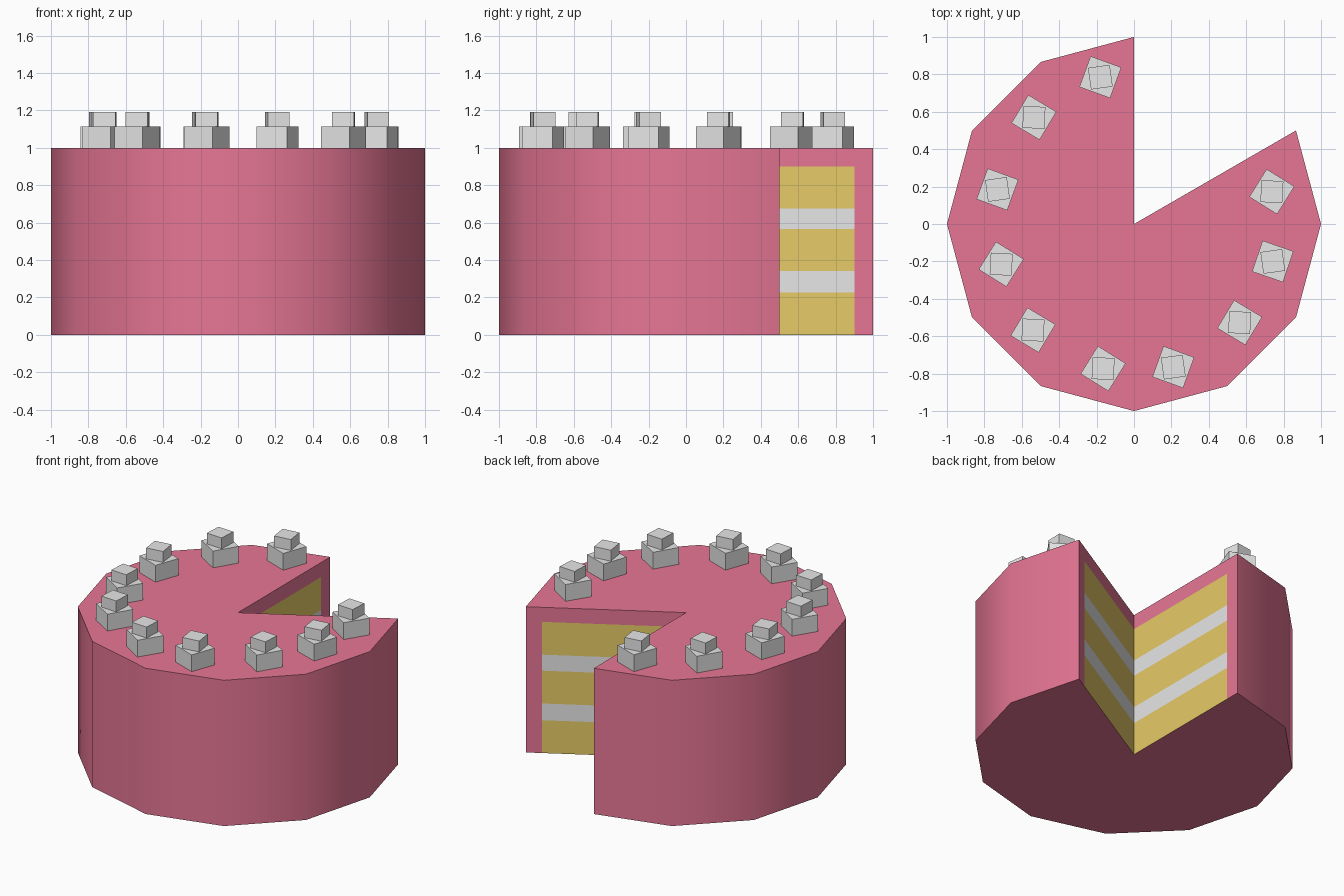
import bpy, bmesh, math
from math import radians, cos, sin

if "Cube" in bpy.data.objects:
    bpy.data.objects.remove(bpy.data.objects["Cube"])


def srgb(r, g, b):
    f = lambda c: c / 12.92 if c <= 0.04045 else ((c + 0.055) / 1.055) ** 2.4
    return tuple(f(c / 255) for c in (r, g, b)) + (1.0,)


def material(name, colour):
    m = bpy.data.materials.new(name)
    m.diffuse_color = colour
    m.use_nodes = True
    m.node_tree.nodes["Principled BSDF"].inputs["Base Color"].default_value = m.diffuse_color
    return m


pink = material("pink_icing", srgb(232, 119, 150))
yellow = material("yellow_sponge", srgb(231, 203, 103))
white = material("white_cream", (0.8, 0.8, 0.8, 1))


def make_object(name, bm, mats):
    bmesh.ops.remove_doubles(bm, verts=bm.verts, dist=1e-5)
    bmesh.ops.recalc_face_normals(bm, faces=bm.faces)
    mesh = bpy.data.meshes.new(name)
    bm.to_mesh(mesh)
    bm.free()
    for m in mats:
        mesh.materials.append(m)
    ob = bpy.data.objects.new(name, mesh)
    bpy.context.collection.objects.link(ob)
    return ob


# Cake body: 12-sided drum with a 60 degree slice removed
levels = [0, 0.225, 0.34, 0.565, 0.675, 0.9, 1.0]
rim = [radians(a) for a in range(90, 391, 30)]
bm = bmesh.new()


def quad(pts, mat=0):
    f = bm.faces.new([bm.verts.new(p) for p in pts])
    f.material_index = mat


for a, b in zip(rim, rim[1:]):
    quad([(cos(a), sin(a), 0), (cos(b), sin(b), 0), (cos(b), sin(b), 1), (cos(a), sin(a), 1)])
    for z in (0, 1):
        quad([(0, 0, z), (cos(a), sin(a), z), (cos(b), sin(b), z)])

# Cut faces: sponge and cream bands, icing at the top and rim
for a in (rim[0], rim[-1]):
    for r0, r1 in ((0, 0.9), (0.9, 1)):
        for i, (z0, z1) in enumerate(zip(levels, levels[1:])):
            mat = 0 if r0 > 0 or i == 5 else 1 + i % 2
            quad([(r0 * cos(a), r0 * sin(a), z0), (r1 * cos(a), r1 * sin(a), z0),
                  (r1 * cos(a), r1 * sin(a), z1), (r0 * cos(a), r0 * sin(a), z1)], mat)

bmesh.ops.remove_doubles(bm, verts=bm.verts, dist=1e-5)
# Orient every face by rule: away from a point inside the cake
for f in bm.faces:
    f.normal_update()
    c, n = f.calc_center_median(), f.normal
    if abs(n.z) > 0.5:
        out = n.z * (c.z - 0.5)
    elif c.x < 1e-4 and c.y > 0 and abs(n.x) > 0.99:
        out = n.x                      # cut face at 90 degrees looks to +x
    elif abs(n.x * cos(rim[-1]) + n.y * sin(rim[-1])) < 0.01 and abs(c.y - c.x * math.tan(radians(30))) < 1e-3:
        out = n.y                      # cut face at 30 degrees looks to +y
    else:
        out = n.x * c.x + n.y * c.y
    if out < 0:
        f.normal_flip()
mesh = bpy.data.meshes.new("cake_body")
bm.to_mesh(mesh)
bm.free()
for m in (pink, yellow, white):
    mesh.materials.append(m)
cake = bpy.data.objects.new("cake_body", mesh)
bpy.context.collection.objects.link(cake)
bpy.context.view_layer.objects.active = cake
cake.select_set(True)
bpy.ops.object.shade_smooth_by_angle(angle=radians(40))

# Cream dollops: two stacked, twisted blocks around the rim (x, y, twist)
dollops = [(-0.18, 0.785, -20), (-0.535, 0.57, -31), (-0.73, 0.185, -20), (-0.71, -0.215, -32),
           (-0.54, -0.567, -31), (-0.165, -0.773, -32), (0.21, -0.765, -20),
           (0.565, -0.527, -31), (0.742, -0.2, -19), (0.737, 0.173, -32)]


def block(bm, x, y, z0, z1, size, turn):
    c, s, h = cos(radians(turn)), sin(radians(turn)), size / 2
    geo = bmesh.ops.create_cube(bm, size=1)
    for v in geo["verts"]:
        px, py = v.co.x * 2 * h, v.co.y * 2 * h
        v.co = (x + px * c - py * s, y + px * s + py * c, z0 if v.co.z < 0 else z1)


for i, (x, y, t) in enumerate(dollops):
    bm = bmesh.new()
    block(bm, x, y, 1.0, 1.115, 0.175, t)
    block(bm, x, y, 1.115, 1.19, 0.117, 8 if t > -25 else -3)
    make_object(f"cream_dollop_{i + 1}", bm, [white])
